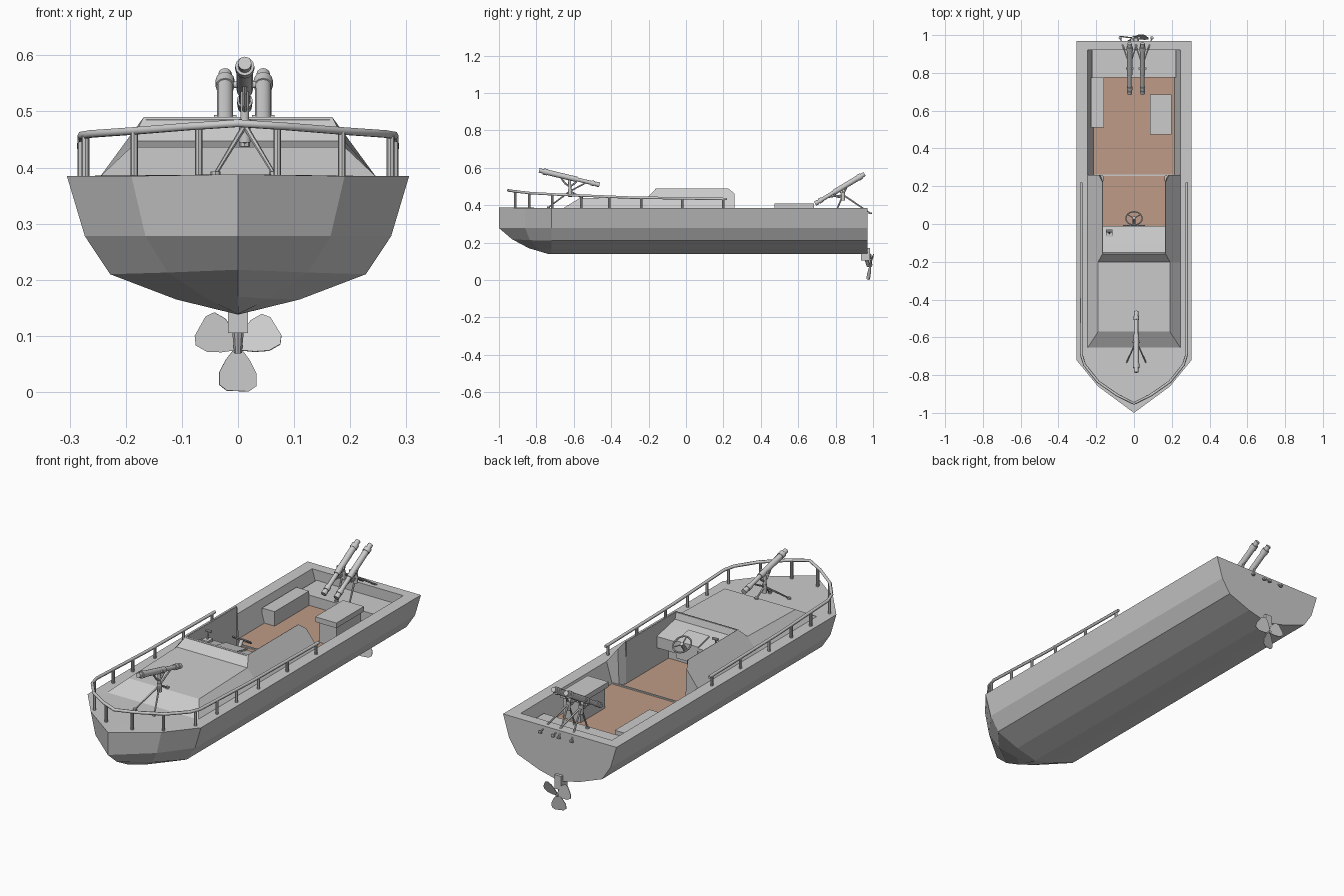
import bpy, bmesh, math
from mathutils import Vector, Matrix

if "Cube" in bpy.data.objects:
    bpy.data.objects.remove(bpy.data.objects["Cube"])

DECK, FLOOR = 0.385, 0.285


def finish(name, bm, smooth=False):
    bmesh.ops.recalc_face_normals(bm, faces=bm.faces[:])
    me = bpy.data.meshes.new(name)
    bm.to_mesh(me)
    bm.free()
    ob = bpy.data.objects.new(name, me)
    bpy.context.collection.objects.link(ob)
    if smooth:
        bpy.ops.object.select_all(action='DESELECT')
        ob.select_set(True)
        bpy.context.view_layer.objects.active = ob
        bpy.ops.object.shade_smooth_by_angle(angle=math.radians(40))
    return ob


def face(bm, *pts):
    return bm.faces.new([bm.verts.new(p) for p in pts])


def mirrored(bm, *pts):
    face(bm, *pts)
    face(bm, *[(-p[0], p[1], p[2]) for p in reversed(pts)])


def weld(bm):
    bmesh.ops.remove_doubles(bm, verts=bm.verts[:], dist=0.0005)
    bmesh.ops.dissolve_degenerate(bm, edges=bm.edges[:], dist=0.0005)


def rod(bm, a, b, r1, r2=None, n=10):
    a, b = Vector(a), Vector(b)
    d = b - a
    m = Matrix.Translation((a + b) / 2) @ d.to_track_quat('Z', 'Y').to_matrix().to_4x4()
    bmesh.ops.create_cone(bm, cap_ends=True, segments=n, radius1=r1,
                          radius2=r1 if r2 is None else r2, depth=d.length, matrix=m)


def block(bm, lo, hi):
    lo, hi = Vector(lo), Vector(hi)
    bmesh.ops.create_cube(bm, size=1, matrix=Matrix.Translation((lo + hi) / 2) @ Matrix.Diagonal((*(hi - lo), 1)))


def box(name, lo, hi):
    bm = bmesh.new()
    block(bm, lo, hi)
    return finish(name, bm)


def extrude_x(name, profile, x0, x1):
    bm = bmesh.new()
    f = face(bm, *[(x0, y, z) for y, z in profile])
    new = bmesh.ops.extrude_face_region(bm, geom=[f])['geom']
    bmesh.ops.translate(bm, vec=(x1 - x0, 0, 0), verts=[v for v in new if isinstance(v, bmesh.types.BMVert)])
    return finish(name, bm)


# Hull: faceted stations from transom to stem, mirrored
section = [(0.305, DECK), (0.273, 0.278), (0.228, 0.21), (0.11, 0.165), (0, 0.138)]
stations = [
    [(x, 0.97, z) for x, z in section],
    [(x, -0.72, z) for x, z in section],
    [(0.19, -0.86, DECK), (0.165, -0.86, 0.278), (0.125, -0.835, 0.213), (0.055, -0.79, 0.166), (0, -0.73, 0.139)],
    [(0, -1, 0.388), (0, -1, 0.278), (0, -0.93, 0.218), (0, -0.84, 0.17), (0, -0.735, 0.139)]]
bm = bmesh.new()
for s, t in zip(stations, stations[1:]):
    for i in range(4):
        mirrored(bm, s[i], s[i + 1], t[i + 1], t[i])
tr = stations[0]
face(bm, *tr, *[(-x, y, z) for x, y, z in tr[-2::-1]])
# Deck margin around the cockpit opening
mirrored(bm, (0.305, 0.97, DECK), (0.305, -0.72, DECK), (0.245, -0.655, DECK), (0.245, 0.92, DECK))
face(bm, (0.305, 0.97, DECK), (0.245, 0.92, DECK), (-0.245, 0.92, DECK), (-0.305, 0.97, DECK))
mirrored(bm, (0.305, -0.72, DECK), (0.19, -0.86, DECK), (0, -1, 0.388), (0, -0.655, DECK), (0.245, -0.655, DECK))
# Inner walls of the aft cockpit
mirrored(bm, (0.245, 0.26, DECK), (0.245, 0.92, DECK), (0.215, 0.92, FLOOR), (0.215, 0.26, FLOOR))
face(bm, (0.245, 0.92, DECK), (-0.245, 0.92, DECK), (-0.215, 0.92, FLOOR), (0.215, 0.92, FLOOR))
weld(bm)
finish("hull", bm)

# Brown cockpit floor and cross sill
brown = bpy.data.materials.new("floor_brown")
brown.diffuse_color = (0.52, 0.33, 0.24, 1)
brown.use_nodes = True
brown.node_tree.nodes["Principled BSDF"].inputs["Base Color"].default_value = brown.diffuse_color
bm = bmesh.new()
block(bm, (-0.215, 0.26, FLOOR - 0.01), (0.215, 0.92, FLOOR))
block(bm, (-0.165, -0.12, FLOOR - 0.01), (0.165, 0.26, FLOOR))
finish("cockpit_floor", bm).data.materials.append(brown)
box("floor_sill", (-0.21, 0.255, FLOOR - 0.005), (0.21, 0.263, FLOOR + 0.006))

# Cabin roof, windscreen and cockpit coamings
bm = bmesh.new()
roof = [(-0.57, 0.437), (-0.2, 0.447)]
face(bm, (-0.245, -0.655, DECK), (0.245, -0.655, DECK), (0.19, -0.57, 0.437), (-0.19, -0.57, 0.437))
face(bm, (-0.19, -0.57, 0.437), (0.19, -0.57, 0.437), (0.19, -0.2, 0.447), (-0.19, -0.2, 0.447))
face(bm, (-0.19, -0.2, 0.447), (0.19, -0.2, 0.447), (0.168, -0.16, 0.49), (-0.168, -0.16, 0.49))
mirrored(bm, (0.245, -0.655, DECK), (0.245, -0.2, DECK), (0.19, -0.2, 0.447), (0.19, -0.57, 0.437))
mirrored(bm, (0.245, -0.2, DECK), (0.245, 0.26, DECK), (0.185, 0.26, 0.462), (0.168, 0.225, 0.49),
         (0.168, -0.16, 0.49), (0.19, -0.2, 0.447))
mirrored(bm, (0.168, -0.16, 0.49), (0.168, 0.225, 0.49), (0.164, 0.225, 0.488), (0.164, -0.16, 0.488))
mirrored(bm, (0.164, -0.16, 0.488), (0.164, 0.225, 0.488), (0.164, 0.225, FLOOR), (0.164, -0.16, FLOOR))
mirrored(bm, (0.168, 0.225, 0.49), (0.185, 0.26, 0.462), (0.178, 0.26, FLOOR), (0.164, 0.225, FLOOR))
mirrored(bm, (0.185, 0.26, 0.462), (0.245, 0.26, DECK), (0.215, 0.26, FLOOR), (0.178, 0.26, FLOOR))
weld(bm)
finish("cabin_and_coaming", bm)

# Dashboard with raised console, wheel and throttle
extrude_x("dashboard", [(-0.165, 0.486), (-0.158, 0.486), (-0.15, 0.455), (-0.1, 0.445), (-0.01, 0.425),
                        (-0.01, 0.37), (-0.1, 0.35), (-0.1, FLOOR), (-0.165, FLOOR)], -0.164, 0.164)
extrude_x("console", [(-0.1, 0.452), (-0.01, 0.432), (-0.005, 0.35), (-0.1, 0.34)], -0.057, 0.057)
bm = bmesh.new()
hub, tilt = Vector((0, 0.03, 0.445)), Matrix.Rotation(math.radians(-35), 3, 'X')
rim = [hub + tilt @ Vector((0.043 * math.cos(a), 0.043 * math.sin(a), 0))
       for a in [i * math.tau / 20 for i in range(20)]]
for i in range(20):
    rod(bm, rim[i], rim[(i + 1) % 20], 0.004, n=6)
for i in (2, 8, 15):
    rod(bm, hub, rim[i], 0.003, n=6)
rod(bm, hub + tilt @ Vector((0, 0, 0.006)), hub + tilt @ Vector((0, 0, -0.045)), 0.009)
finish("steering_wheel", bm, True)
bm = bmesh.new()
block(bm, (-0.147, -0.07, 0.43), (-0.113, -0.03, 0.444))
rod(bm, (-0.13, -0.05, 0.44), (-0.13, -0.04, 0.48), 0.004)
rod(bm, (-0.145, -0.04, 0.48), (-0.115, -0.04, 0.48), 0.006)
finish("throttle_lever", bm)

# Aft bench, side seat and cabinet
box("aft_bench", (-0.222, 0.775, FLOOR - 0.01), (0.222, 0.92, 0.335))
box("side_seat", (-0.228, 0.51, FLOOR - 0.01), (-0.16, 0.775, 0.355))
bm = bmesh.new()
block(bm, (0.095, 0.485, FLOOR - 0.01), (0.19, 0.675, 0.385))
block(bm, (0.085, 0.473, 0.385), (0.198, 0.685, 0.41))
finish("cabinet", bm)

# Guard rail: square bar around the bow with posts
half = [(0.279, 0.22, 0.433), (0.279, -0.3, 0.441), (0.279, -0.69, 0.457), (0.262, -0.745, 0.46),
        (0.19, -0.835, 0.465), (0.09, -0.905, 0.473), (0, -0.95, 0.479)]
path = half + [(-x, y, z) for x, y, z in half[-2::-1]]
cu = bpy.data.curves.new("guard_rail", 'CURVE')
cu.dimensions = '3D'
cu.bevel_depth, cu.bevel_resolution, cu.use_fill_caps = 0.0075, 1, True
sp = cu.splines.new('POLY')
sp.points.add(len(path) - 1)
for p, c in zip(sp.points, path):
    p.co = (*c, 1)
bpy.context.collection.objects.link(bpy.data.objects.new("guard_rail", cu))
bm = bmesh.new()
for x, y, z in [(0.279, 0.2, 0.433), (0.279, -0.02, 0.437), (0.279, -0.24, 0.44), (0.279, -0.41, 0.446),
                (0.279, -0.56, 0.452), (0.272, -0.715, 0.458), (0.185, -0.838, 0.465), (0.07, -0.912, 0.474)]:
    for s in (1, -1):
        rod(bm, (s * x, y, DECK - 0.002), (s * x, y, z), 0.007, n=8)
finish("rail_posts", bm)


# Deck gun: stepped tube on a yoke and splayed tripod
def deck_gun(name, x, rear, muzzle, pivot, feet):
    bm = bmesh.new()
    r, m, p = (Vector((x, *q)) for q in (rear, muzzle, pivot))

    def at(t):
        return r.lerp(m, t)
    for t0, t1, rad in [(0, 0.06, 0.013), (0.05, 0.95, 0.0105), (0.08, 0.14, 0.014), (0.38, 0.88, 0.0145),
                        (0.86, 0.93, 0.017), (0.92, 1, 0.012)]:
        rod(bm, at(t0), at(t1), rad, n=12)
    mid = at(0.5)
    rod(bm, mid + Vector((-0.02, 0, 0)), mid + Vector((0.02, 0, 0)), 0.006)
    # curved elevation arc below the tube
    a, b = at(0.36), at(0.66)
    arc = [a.lerp(b, i / 6) - Vector((0, 0, 0.045 * math.sin(math.pi * i / 6))) for i in range(7)]
    for u, v in zip(arc, arc[1:]):
        rod(bm, u, v, 0.005, n=6)
    rod(bm, p, mid, 0.008)
    rod(bm, p - Vector((0, 0, 0.03)), p + Vector((0, 0, 0.012)), 0.011)
    rod(bm, p, at(0.2), 0.004, n=6)
    for fx, fy, fz in feet:
        f = Vector((x + fx, fy, fz))
        rod(bm, p, f, 0.005, 0.0035, n=6)
        rod(bm, f - Vector((0, 0, 0.004)), f + Vector((0, 0, 0.004)), 0.009, n=8)
    finish(name, bm, True)


deck_gun("bow_gun", 0.012, (-0.462, 0.509), (-0.785, 0.586), (-0.62, 0.475),
         [(-0.052, -0.735, 0.389), (0.052, -0.735, 0.389), (0, -0.56, 0.442)])
for i, x in enumerate((-0.023, 0.045)):
    deck_gun("stern_gun_%d" % (i + 1), x, (0.69, 0.408), (0.955, 0.567), (0.84, 0.455),
             [(-0.05, 0.985, 0.358), (0.05, 0.985, 0.358), (0, 0.79, 0.338)])

# Propeller with mount and shaft
bm = bmesh.new()
block(bm, (-0.018, 0.935, 0.105), (0.018, 0.985, 0.172))
rod(bm, (0, 0.965, 0.11), (0, 0.975, 0.07), 0.011, 0.007)
finish("propeller_mount", bm)
bm = bmesh.new()
rod(bm, (0, -0.012, 0), (0, 0.012, 0), 0.009, 0.006)
blade = [(0.005, 0), (0.022, 0.022), (0.034, 0.045), (0.034, 0.068), (0.02, 0.078)]
outline = blade + [(-x, z) for x, z in reversed(blade)]
for k in range(3):
    f = face(bm, *[(x, 0, -z) for x, z in outline])
    new = bmesh.ops.extrude_face_region(bm, geom=[f])['geom']
    top = [v for v in new if isinstance(v, bmesh.types.BMVert)]
    bmesh.ops.translate(bm, vec=(0, 0.003, 0), verts=top)
    vs = list(f.verts) + top if f.is_valid else top
    bmesh.ops.rotate(bm, verts=list(set(vs)), cent=(0, 0, 0), matrix=Matrix.Rotation(math.radians(14), 3, 'Z'))
    bmesh.ops.rotate(bm, verts=list(set(vs)), cent=(0, 0, 0), matrix=Matrix.Rotation(k * math.tau / 3, 3, 'Y'))
ob = finish("propeller", bm)
ob.location = (0, 0.984, 0.079)
ob.rotation_euler = (math.radians(-9), 0, 0)
